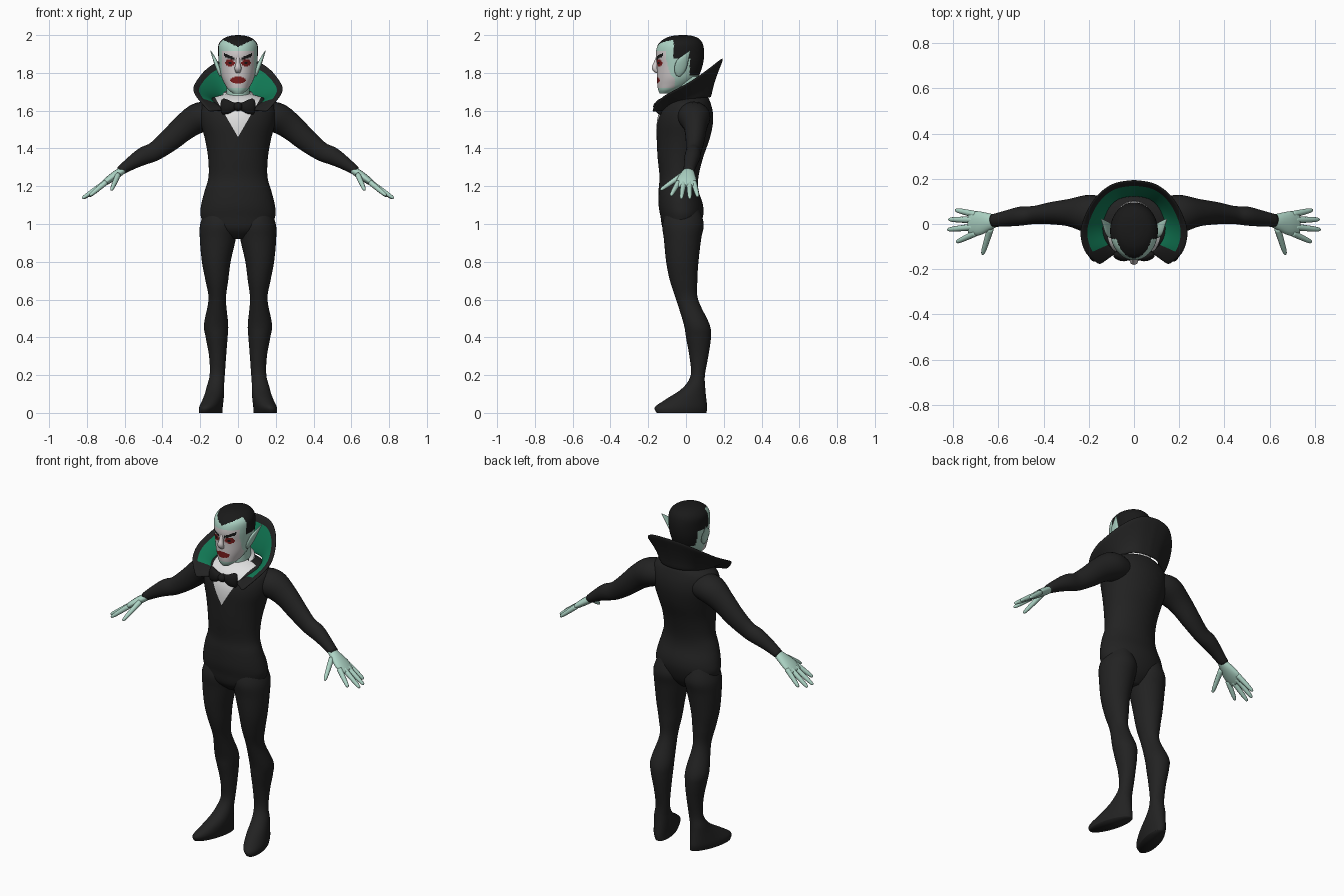
import bpy, bmesh
from math import sin, cos, pi
from mathutils import Vector

if "Cube" in bpy.data.objects:
    bpy.data.objects.remove(bpy.data.objects["Cube"])


def material(name, r, g, b):
    m = bpy.data.materials.new(name)
    m.use_nodes = True
    m.diffuse_color = (r, g, b, 1)
    node = m.node_tree.nodes["Principled BSDF"]
    node.inputs["Base Color"].default_value = (r, g, b, 1)
    node.inputs["Roughness"].default_value = 0.7
    return m


suit = material("suit black", .016, .016, .016)
hair = material("hair black", .01, .01, .01)
mint = material("mint skin", .42, .66, .56)
pale = material("pale face", .64, .6, .6)
red = material("dark red", .2, .012, .012)
green = material("lining green", .006, .2, .095)
white = material("shirt white", .75, .75, .75)


def spline(keys, steps):
    """Catmull-Rom interpolation of rows of numbers."""
    rows, last = [], len(keys) - 1
    for i in range(last):
        a, b, c, d = (keys[min(max(i + k, 0), last)] for k in (-1, 0, 1, 2))
        for s in range(steps):
            t = s / steps
            rows.append([(2*q + (r - p)*t + (2*p - 5*q + 4*r - w)*t*t
                          + (3*q - p - 3*r + w)*t**3) / 2
                         for p, q, r, w in zip(a, b, c, d)])
    return rows + [list(keys[-1])]


def finish(name, bm, mats, mirror=False):
    mesh = bpy.data.meshes.new(name)
    for f in bm.faces:
        f.smooth = True
    bm.to_mesh(mesh)
    bm.free()
    obj = bpy.data.objects.new(name, mesh)
    bpy.context.collection.objects.link(obj)
    for m in mats:
        mesh.materials.append(m)
    if mirror:
        obj.modifiers.new("mirror", "MIRROR").use_mirror_merge = False
    return obj


def skin_rings(rings):
    """Join closed rings of points into a capped tube."""
    bm = bmesh.new()
    loops = [[bm.verts.new(p) for p in ring] for ring in rings]
    n = len(loops[0])
    for a, b in zip(loops, loops[1:]):
        for i in range(n):
            j = (i + 1) % n
            bm.faces.new((a[i], a[j], b[j], b[i]))
    bm.faces.new(loops[0])
    bm.faces.new(loops[-1])
    bmesh.ops.recalc_face_normals(bm, faces=bm.faces)
    return bm


def stack(keys, segs=32, steps=5):
    """Loft level rings given as (z, centre x, half width, front y, back y)."""
    rings = []
    for z, cx, rx, front, back in spline(keys, steps):
        angles = [2 * pi * i / segs for i in range(segs)]
        rings.append([(cx + rx * sin(a),
                       (front + back) / 2 + (back - front) / 2 * cos(a), z)
                      for a in angles])
    return skin_rings(rings)


def limb(keys, segs=16, steps=4):
    """Sweep ovals along a path of (x, y, z, depth radius, other radius)."""
    rows = spline(keys, steps)
    pts = [Vector(r[:3]) for r in rows]
    rings = []
    for i, (p, row) in enumerate(zip(pts, rows)):
        t = (pts[min(i + 1, len(pts) - 1)] - pts[max(i - 1, 0)]).normalized()
        other = t.cross(Vector((0, 1, 0) if abs(t.y) < .7 else (1, 0, 0))).normalized()
        side = other.cross(t)
        rings.append([p + side * row[3] * cos(2*pi*k/segs)
                      + other * row[4] * sin(2*pi*k/segs) for k in range(segs)])
    return skin_rings(rings)


def paint(obj, rule):
    for f in obj.data.polygons:
        f.material_index = rule(*f.center)


# Torso: jacket with a clean V cut for the shirt
SHIRT_TIP, SHIRT_SLOPE = 1.46, .58
bm = stack([(.92, 0, .05, -.07, .02), (.97, 0, .16, -.12, .065),
            (1.04, 0, .197, -.135, .09), (1.1, 0, .195, -.145, .09),
            (1.18, 0, .175, -.145, .066), (1.25, 0, .156, -.14, .066),
            (1.35, 0, .158, -.15, .09), (1.45, 0, .175, -.155, .125),
            (1.53, 0, .196, -.155, .142), (1.59, 0, .2, -.143, .142),
            (1.64, 0, .185, -.115, .13), (1.67, 0, .13, -.075, .115),
            (1.69, 0, .06, -.03, .08)], 48)
for s in (-1, 1):
    bmesh.ops.bisect_plane(bm, geom=bm.verts[:] + bm.edges[:] + bm.faces[:],
                           plane_co=(0, 0, SHIRT_TIP),
                           plane_no=(s, 0, -SHIRT_SLOPE))
torso = finish("jacket", bm, [suit, white])
paint(torso, lambda x, y, z: int(y < 0 and abs(x) < (z - SHIRT_TIP) * SHIRT_SLOPE))

# Trouser legs running down into the shoes, toes turned out
bm = stack([(1.08, .1, .07, -.1, .07), (1.0, .1, .1, -.125, .094),
            (.92, .107, .095, -.117, .08), (.8, .115, .076, -.105, .066),
            (.7, .112, .06, -.085, .06), (.6, .11, .046, -.052, .064),
            (.47, .116, .064, -.012, .124), (.4, .113, .058, 0, .132),
            (.3, .108, .045, .018, .118), (.2, .11, .04, .025, .1),
            (.13, .122, .047, -.02, .102), (.07, .132, .054, -.11, .108),
            (.03, .138, .056, -.165, .112), (0, .138, .052, -.155, .108)])
for v in bm.verts:
    v.co.x -= .25 * v.co.y * max(0, 1 - v.co.z / .15)
finish("legs", bm, [suit], True)

# Sleeves
finish("sleeves", limb([(.12, .03, 1.57, .08, .07), (.2, .045, 1.565, .085, .08),
                        (.28, .05, 1.515, .062, .07), (.36, .048, 1.445, .05, .06),
                        (.44, .04, 1.385, .04, .05), (.5, .035, 1.36, .042, .047),
                        (.56, .025, 1.325, .036, .036),
                        (.625, .015, 1.28, .028, .024)], 24), [suit], True)

# Hands: palm and five tapering fingers
finish("palms", limb([(.6, .015, 1.29, .022, .018), (.64, .01, 1.265, .038, .022),
                      (.69, .003, 1.23, .054, .019),
                      (.73, .002, 1.2, .048, .012)]), [mint], True)
fingers = {"thumbs": ((.635, -.02, 1.26), (.67, -.135, 1.18)),
           "index_fingers": ((.7, -.04, 1.22), (.785, -.08, 1.15)),
           "middle_fingers": ((.71, -.013, 1.215), (.825, -.025, 1.135)),
           "ring_fingers": ((.71, .018, 1.215), (.82, .02, 1.135)),
           "little_fingers": ((.7, .042, 1.22), (.79, .062, 1.145))}
for name, (root, tip) in fingers.items():
    root, tip = Vector(root), Vector(tip)
    path = [(*root.lerp(tip, t), r, r) for t, r in
            ((0, .015), (.35, .014), (.8, .011), (.97, .007), (1, .002))]
    finish(name, limb(path, 10, 3), [mint], True)

# Neck and shirt collar
finish("neck", stack([(1.6, 0, .065, -.06, .08), (1.68, 0, .06, -.055, .08),
                      (1.78, 0, .066, -.06, .075)]), [mint])
bm = stack([(1.63, 0, .095, -.085, .105), (1.66, 0, .088, -.08, .1),
            (1.685, 0, .08, -.072, .1)])
for v in bm.verts:
    v.co.z += .3 * v.co.y
finish("shirt_collar", bm, [white])

# Head, with hair and face painted by region
head = finish("head", stack([
    (1.69, 0, .025, -.138, -.085), (1.71, 0, .05, -.147, -.04),
    (1.74, 0, .07, -.152, .025), (1.78, 0, .088, -.153, .065),
    (1.84, 0, .1, -.154, .088), (1.9, 0, .105, -.16, .096),
    (1.95, 0, .103, -.148, .09), (1.98, 0, .08, -.115, .07),
    (1.995, 0, .045, -.075, .035), (2, 0, .01, -.03, 0)], 112, 10),
    [mint, hair, pale, red])


def oval(x, z, cx, cz, rx, rz):
    return ((x - cx) / rx) ** 2 + ((z - cz) / rz) ** 2 < 1


def face_colour(x, y, z):
    x = abs(x)
    if z > 1.937 + .5 * x or (y > -.065 and z > 1.875) or (y > .02 and z > 1.785):
        return 1
    if y > -.06:
        return 0
    if .015 < x < .075 and 0 < z - 1.864 - .4 * (x - .015) < .016:
        return 1
    if oval(x, z, .043, 1.853, .008, .008):
        return 1
    if oval(x, z, .043, 1.853, .026, .018) or oval(x, z, 0, 1.762, .042, .018):
        return 3
    return 2 if x < .085 and 1.72 < z < 1.915 else 0


paint(head, face_colour)

# Nose and pointed ears
finish("nose", limb([(0, -.15, 1.885, .008, .01), (0, -.158, 1.85, .014, .012),
                     (0, -.165, 1.825, .016, .018),
                     (0, -.15, 1.805, .01, .014)]), [pale])
finish("ears", limb([(.09, -.04, 1.785, .012, .008), (.1, -.035, 1.81, .028, .011),
                     (.115, -.022, 1.85, .032, .011), (.13, 0, 1.885, .018, .007),
                     (.145, .022, 1.917, .002, .002)]), [mint], True)

# Bow tie
finish("bow_tie", limb([(0, -.145, 1.622, .014, .02), (.02, -.145, 1.622, .015, .022),
                        (.05, -.145, 1.62, .02, .036), (.078, -.135, 1.622, .018, .042),
                        (.088, -.13, 1.622, .008, .03)]), [hair], True)
bm = bmesh.new()
bmesh.ops.create_uvsphere(bm, u_segments=16, v_segments=10, radius=.024)
bmesh.ops.translate(bm, verts=bm.verts, vec=(0, -.15, 1.622))
finish("bow_knot", bm, [hair])

# Flared standing collar: neck line and rim, from the back to the left front tip
neckline = [(0, .12, 1.67), (.06, .11, 1.67), (.1, .08, 1.67), (.125, .03, 1.66),
            (.13, -.03, 1.65), (.11, -.09, 1.635), (.075, -.13, 1.61)]
rim = [(0, .187, 1.88), (.09, .172, 1.87), (.165, .115, 1.825), (.215, .03, 1.765),
       (.235, -.05, 1.72), (.21, -.135, 1.67), (.15, -.185, 1.6)]
columns = list(zip(spline(neckline, 3), spline(rim, 3)))
columns = [([-a[0], *a[1:]], [-b[0], *b[1:]]) for a, b in columns[:0:-1]] + columns
bm = bmesh.new()
levels = (0, .2, .4, .6, .8, 1)
grid = []
for a, b in columns:
    grid.append([bm.verts.new((a[0] + (b[0] - a[0]) * u ** 1.4,
                               a[1] + (b[1] - a[1]) * u ** 1.4,
                               a[2] + (b[2] - a[2]) * u)) for u in levels])
for c in range(len(grid) - 1):
    tip = min(c, len(grid) - 2 - c) < 3
    for u in range(len(levels) - 1):
        f = bm.faces.new((grid[c][u], grid[c + 1][u],
                          grid[c + 1][u + 1], grid[c][u + 1]))
        f.material_index = int(tip or u == len(levels) - 2)
collar = finish("flared_collar", bm, [green, suit])
solid = collar.modifiers.new("thickness", "SOLIDIFY")
solid.thickness, solid.offset = .014, -1
solid.material_offset = solid.material_offset_rim = 1
collar.modifiers.new("smooth", "SUBSURF").levels = 2
